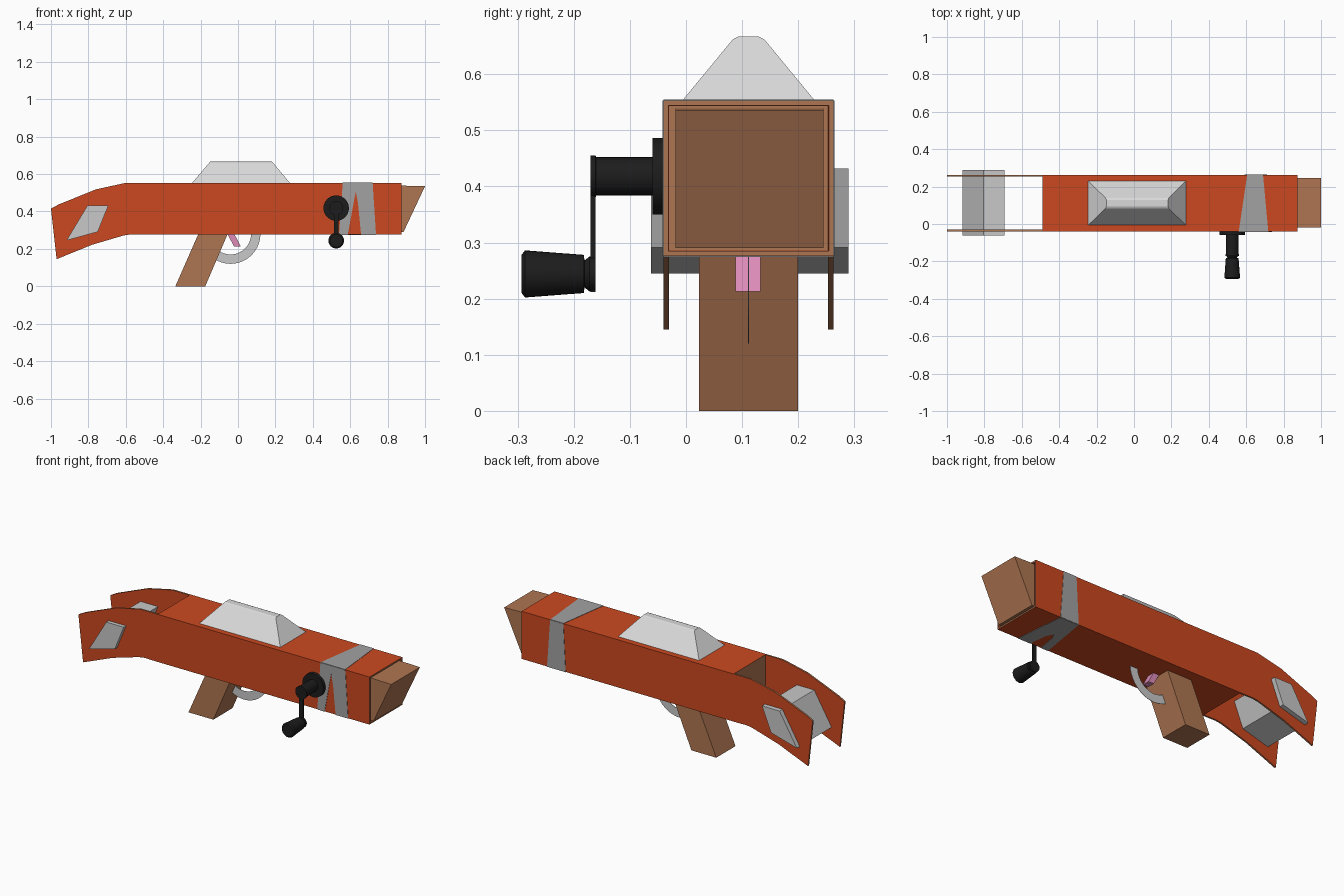
import bpy, bmesh, math
from mathutils import Vector, Matrix

if "Cube" in bpy.data.objects:
    bpy.data.objects.remove(bpy.data.objects["Cube"])


def material(name, r, g, b):
    m = bpy.data.materials.new(name)
    m.diffuse_color = (r, g, b, 1)
    m.use_nodes = True
    m.node_tree.nodes["Principled BSDF"].inputs["Base Color"].default_value = m.diffuse_color
    return m


ORANGE = material("orange paint", 0.60, 0.066, 0.014)
WOOD = material("brown card", 0.43, 0.18, 0.085)
PALE = material("pale grey", 0.70, 0.70, 0.70)
GREY = material("stripe grey", 0.36, 0.36, 0.36)
SILVER = material("silver grey", 0.58, 0.58, 0.58)
PINK = material("pink", 0.72, 0.26, 0.48)
BLACK = material("black", 0.012, 0.012, 0.012)
MID = 0.1115                       # centre plane of the body
Y0, Y1 = -0.04, 0.263              # body sides
Z0, Z1 = 0.276, 0.553              # body underside and top


def finish(name, bm, *mats):
    bmesh.ops.recalc_face_normals(bm, faces=bm.faces)
    me = bpy.data.meshes.new(name)
    bm.to_mesh(me)
    bm.free()
    for m in mats:
        me.materials.append(m)
    ob = bpy.data.objects.new(name, me)
    bpy.context.collection.objects.link(ob)
    return ob


def prism_bm(pts, axis, a, b):
    """Extrude a 2D outline along y (points are x,z) or z (points are x,y)."""
    bm = bmesh.new()
    put = (lambda p, d: (p[0], d, p[1])) if axis == 'y' else (lambda p, d: (p[0], p[1], d))
    lo = [bm.verts.new(put(p, a)) for p in pts]
    hi = [bm.verts.new(put(p, b)) for p in pts]
    bm.faces.new(lo)
    bm.faces.new(hi)
    n = len(pts)
    for i in range(n):
        j = (i + 1) % n
        bm.faces.new((lo[i], lo[j], hi[j], hi[i]))
    bmesh.ops.recalc_face_normals(bm, faces=bm.faces)
    return bm


def prism(name, pts, axis, a, b, mat):
    return finish(name, prism_bm(pts, axis, a, b), mat)


def lathe(name, x, z, rings, mat, seg=32):
    """Solid of revolution around a y-parallel axis; rings are (y, radius)."""
    bm = bmesh.new()
    loops = [[bm.verts.new((x + r * math.cos(t), y, z + r * math.sin(t)))
              for t in (2 * math.pi * i / seg for i in range(seg))] for y, r in rings]
    for p, q in zip(loops, loops[1:]):
        for i in range(seg):
            j = (i + 1) % seg
            bm.faces.new((p[i], p[j], q[j], q[i]))
    bm.faces.new(loops[0])
    bm.faces.new(loops[-1])
    ob = finish(name, bm, mat)
    bpy.context.view_layer.objects.active = ob
    ob.select_set(True)
    bpy.ops.object.shade_smooth_by_angle(angle=math.radians(35))
    ob.select_set(False)
    return ob


# Body box: bare card ends, front end recessed
bm = prism_bm([(-0.49, Z0), (0.875, Z0), (0.875, Z1), (-0.49, Z1)], 'y', Y0, Y1)
for f in bm.faces:
    f.normal_update()
    f.material_index = 1 if abs(f.normal.x) > 0.9 else 0
front = [f for f in bm.faces if f.normal.x > 0.9]
bmesh.ops.inset_region(bm, faces=front, thickness=0.012)
ring = bmesh.ops.inset_region(bm, faces=front, thickness=0.002, depth=-0.03)
for f in ring['faces']:
    f.material_index = 0
finish("body", bm, ORANGE, WOOD)

# Tail side panels with bare card edges
TAIL = [(-0.49, Z0), (-0.575, 0.277), (-0.61, 0.272), (-0.78, 0.222), (-0.97, 0.145),
        (-1.0, 0.415), (-0.96, 0.437), (-0.76, 0.518), (-0.60, Z1), (-0.49, Z1)]
for side, a in (("front", Y0), ("back", Y1 - 0.01)):
    bm = prism_bm(TAIL, 'y', a, a + 0.01)
    for f in bm.faces:
        f.normal_update()
        if abs(f.normal.y) < 0.5:
            f.material_index = 1
    finish("tail_panel_" + side, bm, ORANGE, WOOD)

# Slanted muzzle block
prism("muzzle_block", [(0.84, 0.29), (0.885, 0.29), (1.0, 0.535), (0.84, 0.539)],
      'y', -0.019, 0.245, WOOD)

# Grip and trigger
prism("grip", [(-0.335, 0), (-0.175, 0), (-0.055, 0.28), (-0.212, 0.28)], 'y', 0.023, 0.2, WOOD)
prism("trigger", [(-0.057, 0.28), (-0.02, 0.28), (0.015, 0.213), (-0.021, 0.213)],
      'y', 0.088, 0.133, PINK)

# Trigger guard: thin flat half ring
arc = [math.pi + math.pi * i / 20 for i in range(21)]
guard = [(-0.04 + 0.16 * math.cos(t), 0.28 + 0.16 * math.sin(t)) for t in arc]
guard += [(-0.04 + 0.11 * math.cos(t), 0.28 + 0.11 * math.sin(t)) for t in reversed(arc)]
prism("trigger_guard", guard, 'y', MID - 0.001, MID + 0.001, SILVER)

# Rear cross block passing through the tail panels
prism("rear_block", [(-0.917, 0.245), (-0.75, 0.291), (-0.693, 0.432), (-0.805, 0.432)],
      'y', -0.062, 0.29, SILVER)

# Top sight: tapered trough with a rounded ridge
bm = bmesh.new()
outline = [(-0.118, Z1), (-0.034, 0.655), (-0.028, 0.662), (-0.018, 0.667)]
outline += [(-y, z) for y, z in reversed(outline)]
ends = []
for base, top in ((-0.245, -0.148), (0.277, 0.182)):
    ends.append([bm.verts.new((base + (top - base) * (z - Z1) / 0.114, MID + y, z))
                 for y, z in outline])
bm.faces.new(ends[0])
bm.faces.new(ends[1])
for i in range(len(outline)):
    j = (i + 1) % len(outline)
    bm.faces.new((ends[0][i], ends[0][j], ends[1][j], ends[1][i]))
finish("top_sight", bm, PALE)

# Painted stripe wrapped round the body as thin plates
T = 0.002
FORK = [(0.56, Z1), (0.54, Z0), (0.587, Z0), (0.617, 0.44), (0.63, 0.505),
        (0.642, 0.44), (0.658, Z0), (0.738, Z0), (0.72, Z1)]
prism("stripe_front", FORK, 'y', Y0 - T, Y0, GREY)
prism("stripe_top", [(0.56, Y0), (0.718, Y0), (0.69, Y1), (0.605, Y1)], 'z', Z1, Z1 + T, GREY)
prism("stripe_back", [(0.605, Z1), (0.69, Z1), (0.71, Z0), (0.59, Z0)], 'y', Y1, Y1 + T, GREY)
prism("stripe_bottom", [(0.59, Y1), (0.54, Y0), (0.587, Y0), (0.605, 0.07), (0.625, 0.11),
                        (0.645, 0.07), (0.658, Y0), (0.738, Y0), (0.71, Y1)],
      'z', Z0 - T, Z0, GREY)

# Crank: disc, axle, arm and handle
CX, CZ, HZ = 0.525, 0.418, 0.244
lathe("crank_disc", CX, CZ, [(Y0, 0.068), (-0.06, 0.068)], BLACK)
lathe("crank_axle", CX, CZ, [(-0.05, 0.034), (-0.16, 0.034), (-0.161, 0.037), (-0.17, 0.037)], BLACK)
prism("crank_arm", [(CX - 0.012, 0.212), (CX + 0.012, 0.212), (CX + 0.012, CZ), (CX - 0.012, CZ)],
      'y', -0.17, -0.161, BLACK)
lathe("crank_handle", CX, HZ, [(-0.161, 0.031), (-0.172, 0.031), (-0.181, 0.024), (-0.182, 0.034),
                               (-0.287, 0.042), (-0.293, 0.034)], BLACK)
